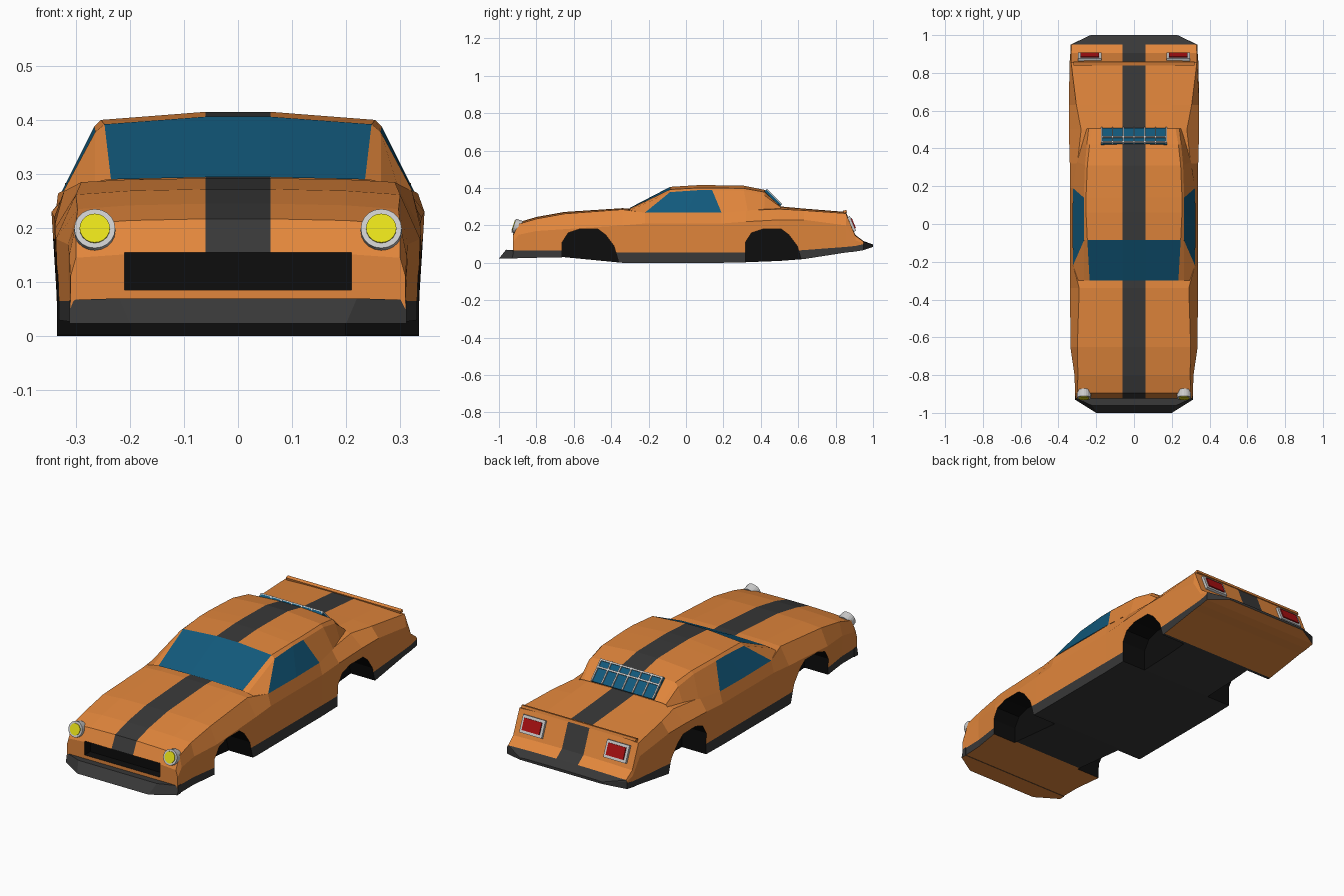
import bpy, bmesh
from math import radians, atan2
from mathutils import Matrix, Vector

if "Cube" in bpy.data.objects:
    bpy.data.objects.remove(bpy.data.objects["Cube"])


def mat(name, r, g, b):
    m = bpy.data.materials.new(name)
    m.diffuse_color = (r, g, b, 1)
    m.use_nodes = True
    m.node_tree.nodes["Principled BSDF"].inputs["Base Color"].default_value = m.diffuse_color
    return m


ORANGE = mat("orange_paint", .76, .24, .045)
DARK = mat("dark_trim", .04, .04, .04)
BLACK = mat("black", .004, .004, .004)
GLASS = mat("blue_glass", .006, .10, .20)
YELLOW = mat("yellow_lens", .8, .75, .01)
RED = mat("red_lens", .4, .005, .006)
CHROME = mat("light_grey", .55, .55, .55)


def finish(name, bm, mats):
    bmesh.ops.recalc_face_normals(bm, faces=bm.faces)
    me = bpy.data.meshes.new(name)
    bm.to_mesh(me)
    bm.free()
    for m in mats:
        me.materials.append(m)
    ob = bpy.data.objects.new(name, me)
    bpy.context.collection.objects.link(ob)
    return ob


def loft(name, rings, mats, pick, closed=True):
    """Skin rings of points; pick(segment, band) gives the material index."""
    bm = bmesh.new()
    vs = [[bm.verts.new(p) for p in r] for r in rings]
    n = len(vs[0])
    for i in range(len(vs) - 1):
        for j in range(n if closed else n - 1):
            k = (j + 1) % n
            f = bm.faces.new((vs[i][j], vs[i][k], vs[i + 1][k], vs[i + 1][j]))
            f.material_index = pick(i, j)
    if closed:
        for i, r in ((-1, vs[0]), (len(vs), vs[-1])):
            bm.faces.new(r).material_index = pick(i, 0)
    return finish(name, bm, mats)


def mirrored(half):
    return half + [(-x, y, z) for x, y, z in reversed(half)]


def box(name, loc, size, m, rx=0):
    bm = bmesh.new()
    bmesh.ops.create_cube(bm, size=1, matrix=Matrix.Translation(loc) @
                          Matrix.Rotation(rx, 4, 'X') @ Matrix.Diagonal((*size, 1)))
    return finish(name, bm, [m])


def disc(name, loc, r, depth, m, rx):
    bm = bmesh.new()
    bmesh.ops.create_cone(bm, cap_ends=True, segments=20, radius1=r, radius2=r, depth=depth,
                          matrix=Matrix.Translation(loc) @ Matrix.Rotation(rx, 4, 'X'))
    return finish(name, bm, [m])


# Lower body: y, z bottom, x sill, z sill, x waist, z waist, x shoulder, z shoulder, z centre
HULL = [
    (-.925, .025, .31, .065, .31, .11, .30, .145, .155),
    (-.895, .025, .31, .065, .312, .15, .30, .207, .217),
    (-.80, .027, .312, .065, .315, .17, .297, .235, .245),
    (-.65, .03, .333, .065, .337, .18, .30, .262, .272),
    (-.34, 0, .335, .055, .338, .20, .29, .285, .292),
    (-.22, 0, .335, .055, .338, .21, .322, .268, .287),
    (.19, 0, .335, .055, .338, .21, .322, .268, .29),
    (.32, .003, .335, .055, .34, .22, .30, .28, .295),
    (.50, .01, .335, .06, .345, .23, .28, .287, .302),
    (.63, .02, .335, .068, .345, .23, .305, .28, .29),
    (.855, .055, .335, .085, .341, .20, .333, .264, .272),
    (.905, .06, .335, .09, .337, .12, .333, .145, .15),
    (.95, .068, .335, .10, .335, .105, .33, .112, .116),
    (1.0, .085, .23, .09, .23, .092, .23, .095, .098),
]
hull_rings = [mirrored([(xl, y, zb), (xl, y, zs), (xm, y, zm), (xs, y, zh),
                        (.2, y, zt - .3 * (zt - zh)), (.06, y, zt)])
              for y, zb, xl, zs, xm, zm, xs, zh, zt in HULL]


def hull_mat(seg, band):
    if seg < 0:
        return 0
    if band == 11:                       # underside
        return 1 if 3 <= seg <= 8 else 0
    if seg >= 12 or band in (0, 10, 5):  # rear bumper, sills, centre stripe
        return 1
    return 0


body = loft("lower_body", hull_rings, [ORANGE, DARK, BLACK], hull_mat)

# Wheel arches and grille opening are cut out of the body
ARCH = [(-.662, -.05), (-.662, .11), (-.63, .16), (-.57, .18), (-.47, .18),
        (-.43, .15), (-.385, .09), (-.345, -.05)]
cutters = []
for side in (1, -1):
    for label, shift in (("front", 0), ("rear", .98)):
        rings = [[(side * x, y + shift, z) for y, z in ARCH] for x in (.2, .4)]
        cutters.append(loft(label + "_arch_cutter", rings, [BLACK], lambda i, j: 0))
cutters.append(box("grille_cutter", (0, -.94, .12), (.42, .12, .07), BLACK))
for c in cutters:
    mod = body.modifiers.new("cut", 'BOOLEAN')
    mod.operation = 'DIFFERENCE'
    mod.solver = 'EXACT'
    mod.material_mode = 'TRANSFER'
    mod.object = c
    c.hide_render = True
    c.hide_set(True)

# Cabin: base y, x, z; top y; window-top x, z; roof-edge x, z; z centre
CABIN = [
    (-.30, .295, .28, -.30, .265, .286, .235, .29, .294),
    (-.22, .323, .268, -.085, .264, .378, .247, .392, .406),
    (0, .326, .268, .06, .266, .388, .254, .40, .415),
    (.19, .323, .268, .14, .266, .388, .254, .40, .415),
    (.33, .302, .278, .31, .260, .385, .247, .398, .412),
    (.42, .275, .287, .42, .25, .36, .235, .378, .39),
    (.505, .25, .29, .505, .24, .298, .22, .302, .304),
]
cabin_rings = [mirrored([(xb, yb, zb), (xw, yt, zw), (xe, yt, ze), (.06, yt, zc)])
               for yb, xb, zb, yt, xw, zw, xe, ze, zc in CABIN]


def cabin_mat(seg, band):
    if seg == 0 and 2 <= band <= 4:              # windscreen
        return 2
    if seg in (1, 2) and band in (0, 6):         # side windows
        return 2
    return 1 if band == 3 else 0                 # roof stripe


loft("cabin", cabin_rings, [ORANGE, DARK, GLASS], cabin_mat, closed=False)

# Front bumper: rings run from underside to top
outer = [(.335, -.665), (.312, -.80), (.312, -.93), (.20, -1.0)]
low = mirrored([(x, y, .023) for x, y in outer[2:]] )
high = mirrored([(.312, -.92, .067), (.22, -.962, .07)])
back_low, back_high = [(-.312, -.9, .023), (.312, -.9, .023)], [(-.312, -.9, .067), (.312, -.9, .067)]
loft("front_bumper", [low + back_low, high + back_high], [ORANGE, DARK],
     lambda i, j: 0 if i == -1 else 1)

# Rear window with louvre bars
slope = atan2(-.086, .085)
up = Vector((0, .711, .703))
along = Vector((0, .703, -.711))
centre = Vector((0, .4625, .345))
box("rear_window", centre, (.35, .115, .018), GLASS, slope)
for i in range(7):
    box("louvre_bar", centre + up * .009 + Vector((-.171 + i * .057, 0, 0)),
        (.007, .115, .012), CHROME, slope)
for t in (-.052, -.015):
    box("louvre_cross_bar", centre + up * .009 + along * t, (.35, .008, .012), CHROME, slope)

# Lip at the end of the boot lid
box("boot_lip", (0, .85, .274), (.64, .018, .014), ORANGE, radians(15))

# Headlights and tail lights on both sides
tail = -atan2(.12, .05)
for s in (1, -1):
    disc("headlight_rim", (s * .265, -.902, .193), .038, .04, CHROME, radians(72))
    disc("headlight_lens", (s * .265, -.915, .197), .028, .02, YELLOW, radians(72))
    box("tail_light_frame", (s * .235, .884, .207), (.125, .085, .018), CHROME, tail)
    box("tail_light_lens", (s * .235, .890, .2095), (.098, .058, .016), RED, tail)
